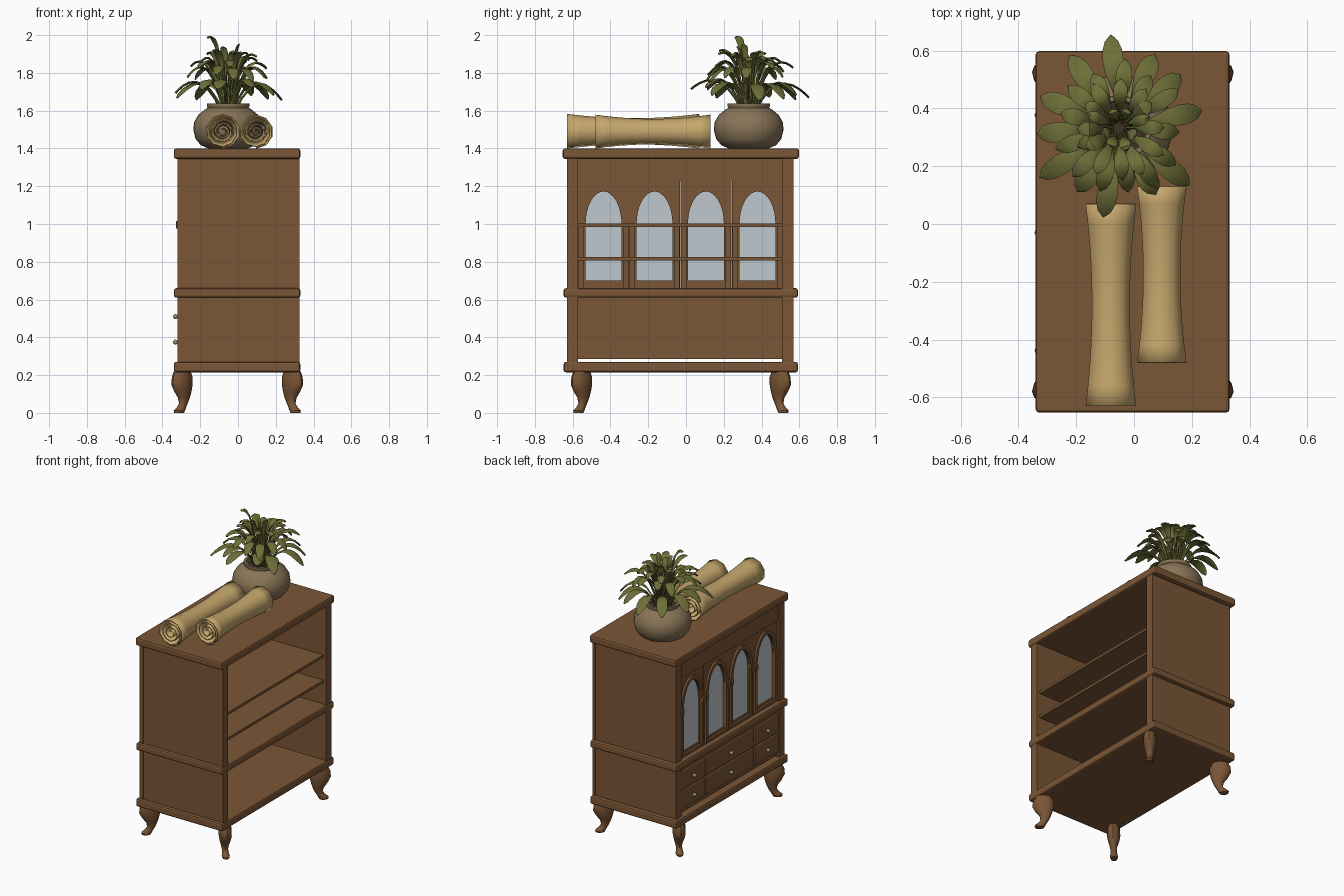
import bpy, bmesh, math, random
from mathutils import Vector

if "Cube" in bpy.data.objects:
    bpy.data.objects.remove(bpy.data.objects["Cube"])

random.seed(4)


def material(name, rgb):
    m = bpy.data.materials.new(name)
    m.diffuse_color = (*rgb, 1)
    m.use_nodes = True
    m.node_tree.nodes["Principled BSDF"].inputs["Base Color"].default_value = m.diffuse_color
    return m


WOOD = material("brown_wood", (0.195, 0.092, 0.036))
GLASS = material("pale_glass", (0.52, 0.58, 0.62))
PAPER = material("tan_paper", (0.56, 0.385, 0.15))
CLAY = material("clay_pot", (0.25, 0.175, 0.095))
LEAF = material("olive_leaf", (0.155, 0.16, 0.04))
METAL = material("dull_metal", (0.32, 0.30, 0.19))
SOIL = material("dark_soil", (0.05, 0.03, 0.018))


def finish(name, bm, mat, smooth=False, bevel=0):
    bmesh.ops.recalc_face_normals(bm, faces=bm.faces)
    me = bpy.data.meshes.new(name)
    bm.to_mesh(me)
    bm.free()
    me.materials.append(mat)
    ob = bpy.data.objects.new(name, me)
    bpy.context.collection.objects.link(ob)
    if bevel:
        mod = ob.modifiers.new("bevel", 'BEVEL')
        mod.width, mod.segments = bevel, 2
    if smooth:
        bpy.ops.object.select_all(action='DESELECT')
        ob.select_set(True)
        bpy.context.view_layer.objects.active = ob
        bpy.ops.object.shade_smooth_by_angle(angle=math.radians(40))
    return ob


def box(name, x, y, z, mat=WOOD, bevel=0):
    bm = bmesh.new()
    bmesh.ops.create_cube(bm, size=1)
    for v in bm.verts:
        v.co = [(a + b) / 2 + c * (b - a) for c, (a, b) in zip(v.co, (x, y, z))]
    return finish(name, bm, mat, bevel=bevel)


def skin(bm, rings, caps=True):
    """Join closed rings of points into a tube."""
    vs = [[bm.verts.new(p) for p in r] for r in rings]
    n = len(vs[0])
    for a, b in zip(vs, vs[1:]):
        for i in range(n):
            j = (i + 1) % n
            bm.faces.new((a[i], a[j], b[j], b[i]))
    if caps:
        bm.faces.new(vs[0])
        bm.faces.new(vs[-1])


def frame(name, inner, outer, x0, x1):
    """Solid flat frame between two (y, z) outlines."""
    bm = bmesh.new()
    rings = [[(x, y, z) for y, z in o] for x, o in
             ((x0, inner), (x0, outer), (x1, outer), (x1, inner), (x0, inner))]
    skin(bm, rings, caps=False)
    bmesh.ops.remove_doubles(bm, verts=bm.verts, dist=1e-5)
    return finish(name, bm, WOOD)


# cabinet slabs with moulded edges
for name, z0, z1, e in (("top_slab", 1.345, 1.4, 0.005), ("middle_slab", 0.61, 0.66, 0),
                        ("bottom_slab", 0.215, 0.27, 0)):
    box(name, (-0.34, 0.33), (-0.648 - e, 0.593 + e), (z0, z1), bevel=0.012)

# side walls with thin corner stiles, upper and lower
for name, z in (("upper", (0.65, 1.35)), ("lower", (0.26, 0.62))):
    for side, a, b in (("left", -0.625, -0.575), ("right", 0.515, 0.565)):
        box(f"{name}_{side}_wall", (-0.315, 0.315), (a, b), z)
        for k, x in (("front", (-0.32, -0.295)), ("back", (0.305, 0.325))):
            box(f"{name}_{side}_{k}_stile", x, (a - 0.006, b + 0.003), z)

# shelves and frieze above the doors
for i, z in enumerate((0.808, 0.985)):
    box(f"shelf_{i}", (-0.285, 0.3), (-0.58, 0.52), (z, z + 0.018))
box("frieze", (-0.31, -0.285), (-0.58, 0.52), (1.225, 1.35))


# four arched glass doors
def arch(c, w, zb, zs, h):
    pts = [(c + w, zb)]
    for i in range(17):
        t = math.pi * i / 16
        pts.append((c + w * math.cos(t), zs + h * math.sin(t)))
    return pts + [(c - w, zb)]


for i, c in enumerate((-0.4365, -0.1665, 0.1055, 0.3785)):
    W = 0.135
    hole = arch(c, 0.095, 0.70, 1.0, 0.172)
    outer = [(c + W, 0.655)]
    outer += [(c + W * math.cos(math.pi * k / 16), 1.225) for k in range(17)]
    outer += [(c - W, 0.655)]
    frame(f"door_{i}", hole, outer, -0.304, -0.28)
    frame(f"arch_trim_{i}", arch(c, 0.099, 0.69, 1.0, 0.176),
          arch(c, 0.122, 0.672, 1.0, 0.202), -0.318, -0.303)
    box(f"glass_{i}", (-0.294, -0.29), (c - 0.1, c + 0.1), (0.695, 1.18), GLASS)
    for s in (-1, 1):
        y = c + s * 0.118
        box(f"capital_{i}_{s}", (-0.328, -0.303), (y - 0.015, y + 0.015),
            (0.975, 1.015), bevel=0.004)
        box(f"column_{i}_{s}", (-0.298, -0.272), (c + s * 0.118 - 0.014, c + s * 0.118 + 0.014),
            (0.655, 0.985))

# drawer block: backing board, six drawers, round knobs
box("drawer_backing", (-0.305, -0.285), (-0.58, 0.52), (0.285, 0.615))
for col, (a, b) in enumerate(((-0.57, -0.305), (-0.295, 0.235), (0.245, 0.51))):
    for row, z in enumerate((0.375, 0.51)):
        box(f"drawer_{col}_{row}", (-0.32, -0.3), (a, b), (z - 0.062, z + 0.062), bevel=0.006)
        bm = bmesh.new()
        bmesh.ops.create_uvsphere(bm, u_segments=12, v_segments=8, radius=0.013)
        bmesh.ops.translate(bm, verts=bm.verts, vec=(-0.331, (a + b) / 2, z))
        finish(f"knob_{col}_{row}", bm, METAL, smooth=True)

# cabriole legs: (height, outward shift, radial half width, tangential half width)
LEG = ((0.22, 0.0, 0.052, 0.036), (0.19, 0.0, 0.066, 0.041), (0.15, 0.002, 0.068, 0.042),
       (0.115, -0.004, 0.055, 0.036), (0.08, -0.012, 0.036, 0.027), (0.05, -0.008, 0.026, 0.02),
       (0.03, 0.006, 0.028, 0.021), (0.012, 0.022, 0.034, 0.026), (0.0, 0.024, 0.03, 0.022))
for sx in (-1, 1):
    for sy in (-1, 1):
        out = Vector((sx, sy, 0)).normalized()
        tan = Vector((-out.y, out.x, 0))
        base = Vector((-0.004 + sx * 0.291, -0.027 + sy * 0.525, 0))
        bm = bmesh.new()
        skin(bm, [[base + out * (o + a * math.cos(k * math.pi / 6)) +
                   tan * b * math.sin(k * math.pi / 6) + Vector((0, 0, z))
                   for k in range(12)] for z, o, a, b in LEG])
        finish(f"leg_{sx}_{sy}", bm, WOOD, smooth=True)


# rolled paper scrolls, pinched in the middle
def scroll(name, cx, y0, y1, R):
    bm = bmesh.new()
    n, rows = 36, []
    for j in range(11):
        u = j / 10
        s = 0.74 + 0.26 * (2 * u - 1) ** 2
        row = []
        for k in range(n + 1):
            r = R * s * (1 - 0.85 * max(0, k - 7) / (n - 7))
            a = math.radians(36 * k - 90)
            row.append(bm.verts.new((cx + r * math.cos(a), y0 + (y1 - y0) * u,
                                     1.402 + R + r * math.sin(a))))
        rows.append(row)
    for a, b in zip(rows, rows[1:]):
        for k in range(n):
            bm.faces.new((a[k], a[k + 1], b[k + 1], b[k]))
    ob = finish(name, bm, PAPER, smooth=True)
    mod = ob.modifiers.new("thickness", 'SOLIDIFY')
    mod.thickness, mod.offset = 0.006, 0


scroll("long_scroll", -0.08, -0.63, 0.07, 0.089)
scroll("short_scroll", 0.096, -0.48, 0.13, 0.087)

# round pot and soil
PX, PY = -0.052, 0.332
POT = ((0.105, 1.4), (0.145, 1.417), (0.172, 1.45), (0.185, 1.5), (0.18, 1.54), (0.158, 1.578),
       (0.125, 1.605), (0.108, 1.615), (0.113, 1.625), (0.112, 1.637), (0.095, 1.637), (0.09, 1.59))


def circle(r, z, n=32):
    return [(PX + r * math.cos(2 * math.pi * k / n), PY + r * math.sin(2 * math.pi * k / n), z)
            for k in range(n)]


bm = bmesh.new()
skin(bm, [circle(r, z) for r, z in POT])
finish("pot", bm, CLAY, smooth=True)
bm = bmesh.new()
skin(bm, [circle(0.1, 1.592), circle(0.1, 1.605)])
finish("soil", bm, SOIL)

# plant leaves: thin stem widening into a rounded paddle
PADDLE = ((0, .006), (.2, .006), (.35, .008), (.5, .02), (.62, .031), (.75, .036),
          (.86, .034), (.95, .023), (1, .006))


def leaf(bm, deg, reach, ctrl, tip, scale):
    a = math.radians(deg)
    out = Vector((math.cos(a), math.sin(a), 0))
    side = Vector((-out.y, out.x, 0))
    up = Vector((0, 0, 1))
    p0 = Vector((PX, PY, 1.56)) + out * 0.02
    p1 = Vector((PX, PY, ctrl[1])) + out * ctrl[0]
    p2 = Vector((PX, PY, tip)) + out * reach
    rings = []
    for t, w in PADDLE:
        c = p0 * (1 - t) ** 2 + p1 * 2 * t * (1 - t) + p2 * t * t
        d = ((p1 - p0) * (1 - t) + (p2 - p1) * t).normalized()
        nrm = side.cross(d)
        w = max(w * scale, 0.005)
        rings.append([c + side * w, c + nrm * 0.006, c - side * w, c - nrm * 0.006])
    skin(bm, rings)


bm = bmesh.new()
for deg, reach in ((95, .32), (124, .30), (64, .28), (41, .28), (12, .29), (-39, .31), (-61, .26),
                   (-100, .31), (-123, .26), (-148, .32), (-176, .28), (158, .29)):
    leaf(bm, deg, reach, (0.14, 1.86), random.uniform(1.65, 1.73), 1.0)
for k in range(13):
    leaf(bm, k * 27.7 + random.uniform(-6, 6), random.uniform(0.2, 0.25), (0.10, 1.95),
         random.uniform(1.75, 1.84), 0.8)
for k in range(12):
    leaf(bm, k * 30 + random.uniform(-8, 8), random.uniform(0.13, 0.18), (0.06, 1.96),
         random.uniform(1.83, 1.92), 0.7)
for k in range(8):
    leaf(bm, k * 45 + 20, random.uniform(0.06, 0.12), (0.03, 1.95), random.uniform(1.88, 1.95), 0.55)
leaf(bm, 212, 0.13, (0.05, 2.04), 1.985, 0.7)
finish("plant_leaves", bm, LEAF, smooth=True)
